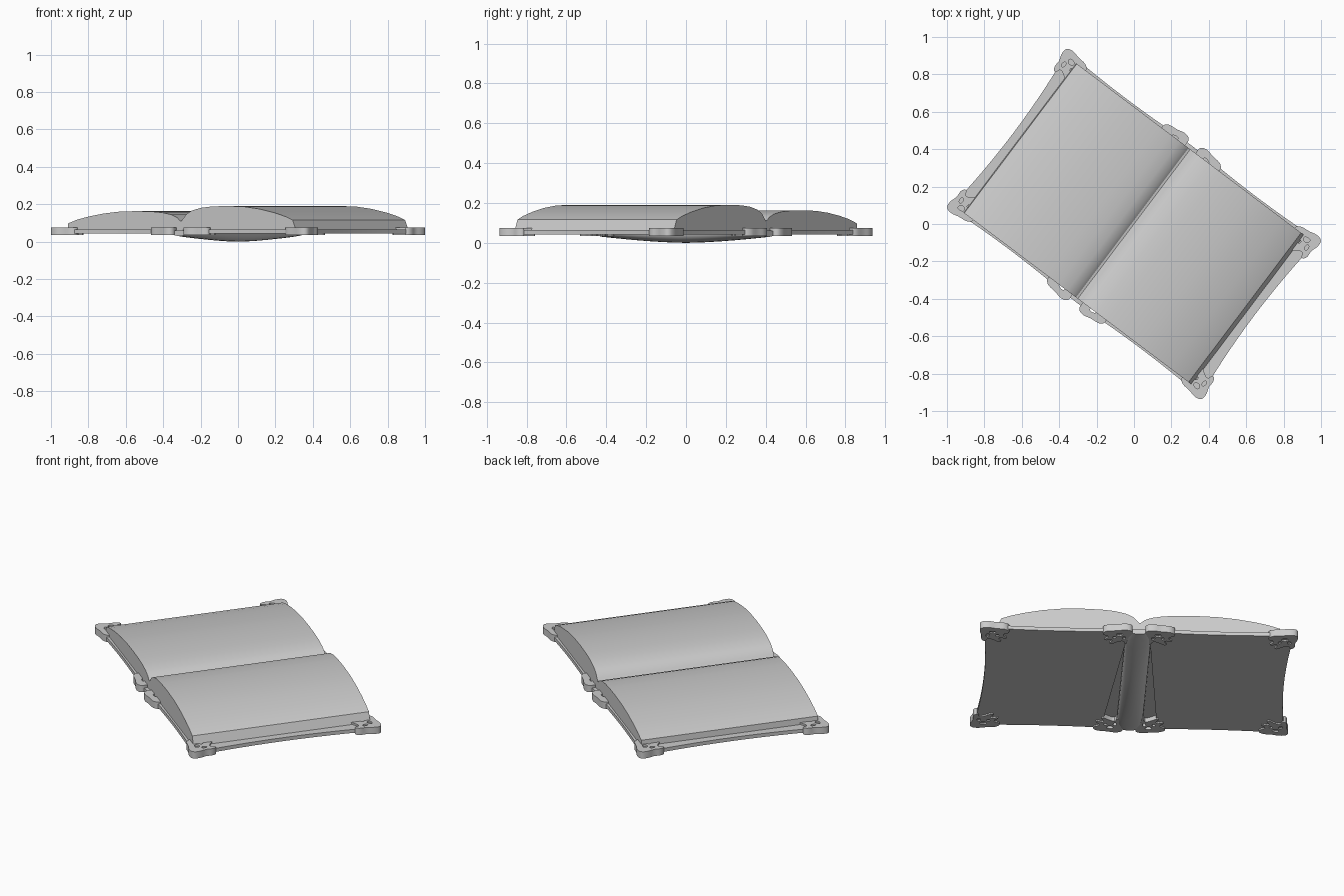
import bpy, bmesh, math

if "Cube" in bpy.data.objects:
    bpy.data.objects.remove(bpy.data.objects["Cube"])

TURN = math.radians(-37)   # the open book lies turned on the ground


def finish(ob, angle=35):
    ob.rotation_euler.z = TURN
    bpy.context.collection.objects.link(ob)
    bpy.ops.object.select_all(action='DESELECT')
    ob.select_set(True)
    bpy.context.view_layer.objects.active = ob
    bpy.ops.object.shade_smooth_by_angle(angle=math.radians(angle))


def loft(name, rings, angle=35):
    """Skin a row of closed cross-sections and cap both ends."""
    bm = bmesh.new()
    rows = [[bm.verts.new(p) for p in r] for r in rings]
    n = len(rows[0])
    for a, b in zip(rows, rows[1:]):
        for i in range(n):
            j = (i + 1) % n
            bm.faces.new((a[i], a[j], b[j], b[i]))
    bm.faces.new(rows[0])
    bm.faces.new(rows[-1])
    bmesh.ops.recalc_face_normals(bm, faces=bm.faces)
    me = bpy.data.meshes.new(name)
    bm.to_mesh(me)
    bm.free()
    finish(bpy.data.objects.new(name, me), angle)


# Page blocks: domed profile, the right one thicker than the left
page = [(0.0, .06), (0.0, .112), (.012, .126), (.03, .147), (.07, .167), (.13, .181),
        (.2, .188), (.3, .191), (.42, .187), (.52, .175), (.62, .155), (.7, .133),
        (.742, .116), (.765, .06)]
left = [(u, .06 + (z - .06) * .79) for u, z in page]
left[1] = (0.0, .11)
left[-2] = (.76, .098)
for name, prof, s in (("right_pages", page, 1), ("left_pages", left, -1)):
    loft(name, [[(s * u, v, z) for u, z in prof] for v in (-.5, .5)], 30)

# Cover boards: fore edge and ends bow inward
N = 12
for name, s in (("right_cover", 1), ("left_cover", -1)):
    out = []
    for i in range(N + 1):                       # fore edge
        t = -1 + 2 * i / N
        out.append((.808 + .03 * t * t, .52 * t))
    for sgn in (1, -1):                          # two ends
        for i in range(1, 9):
            t = (1 - i / 4) * sgn
            out.append((.44 + .385 * t, sgn * (.51 + .012 * t * t)))
    out.pop()
    loft(name, [[(s * u, v, z) for u, v in out] for z in (.043, .064)])

# Spine: rounded strip, bowed down to the ground halfway along
rings = []
for k in range(17):
    t = -1 + k / 8
    low = .03 * abs(t) ** 1.6
    w = .07 if abs(t) < .95 else .05
    ring = []
    for i in range(11):                          # outer curve
        a = math.pi * i / 10
        ring.append((-w * math.cos(a), .52 * t, .048 - (.048 - low) * math.sin(a)))
    for i in range(11):                          # inner curve
        a = math.pi * i / 10
        ring.append((w * math.cos(a), .52 * t, .052 + .01 * math.sin(a)))
    rings.append(ring)
loft("spine", rings, 50)

# Corner brackets: scrolled plate with pierced holes, distances from the corner
plate = [(.15, .02), (.08, .002), (.03, -.006), (.003, .006), (-.002, .035), (.01, .08),
         (.012, .125), (.03, .14), (.045, .115), (.075, .125), (.115, .145),
         (.105, .105), (.145, .105), (.125, .07), (.155, .045)]
holes = [[(.05, .04), (.07, .035), (.085, .045), (.065, .06)],
         [(.035, .07), (.045, .065), (.05, .085), (.04, .095)],
         [(.085, .075), (.1, .07), (.095, .088)]]


def bracket(name, place):
    cu = bpy.data.curves.new(name + "_outline", 'CURVE')
    cu.dimensions = '2D'
    cu.fill_mode = 'BOTH'
    cu.extrude = .02
    cu.resolution_u = 4
    for pts in [plate] + holes:
        sp = cu.splines.new('BEZIER')
        sp.bezier_points.add(len(pts) - 1)
        for bp, (a, b) in zip(sp.bezier_points, pts):
            u, v = place(a, b)
            bp.co = (u, v, 0)
            bp.handle_left_type = bp.handle_right_type = 'AUTO'
        sp.use_cyclic_u = True
    tmp = bpy.data.objects.new(name + "_outline", cu)
    bpy.context.collection.objects.link(tmp)
    dg = bpy.context.evaluated_depsgraph_get()
    me = bpy.data.meshes.new_from_object(tmp.evaluated_get(dg))
    bpy.data.objects.remove(tmp)
    bm = bmesh.new()
    bm.from_mesh(me)
    bmesh.ops.remove_doubles(bm, verts=bm.verts, dist=.0003)
    bmesh.ops.translate(bm, verts=bm.verts, vec=(0, 0, .055))
    bmesh.ops.recalc_face_normals(bm, faces=bm.faces)
    bm.to_mesh(me)
    bm.free()
    finish(bpy.data.objects.new(name, me))


for su, side in ((1, "right"), (-1, "left")):
    for sv, end in ((1, "back"), (-1, "front")):
        bracket(f"{side}_{end}_outer_bracket",
                lambda a, b: (su * (.855 - a), sv * (.535 - b)))
        bracket(f"{side}_{end}_spine_bracket",
                lambda a, b: (su * (.037 + a), sv * (.545 - b)))
